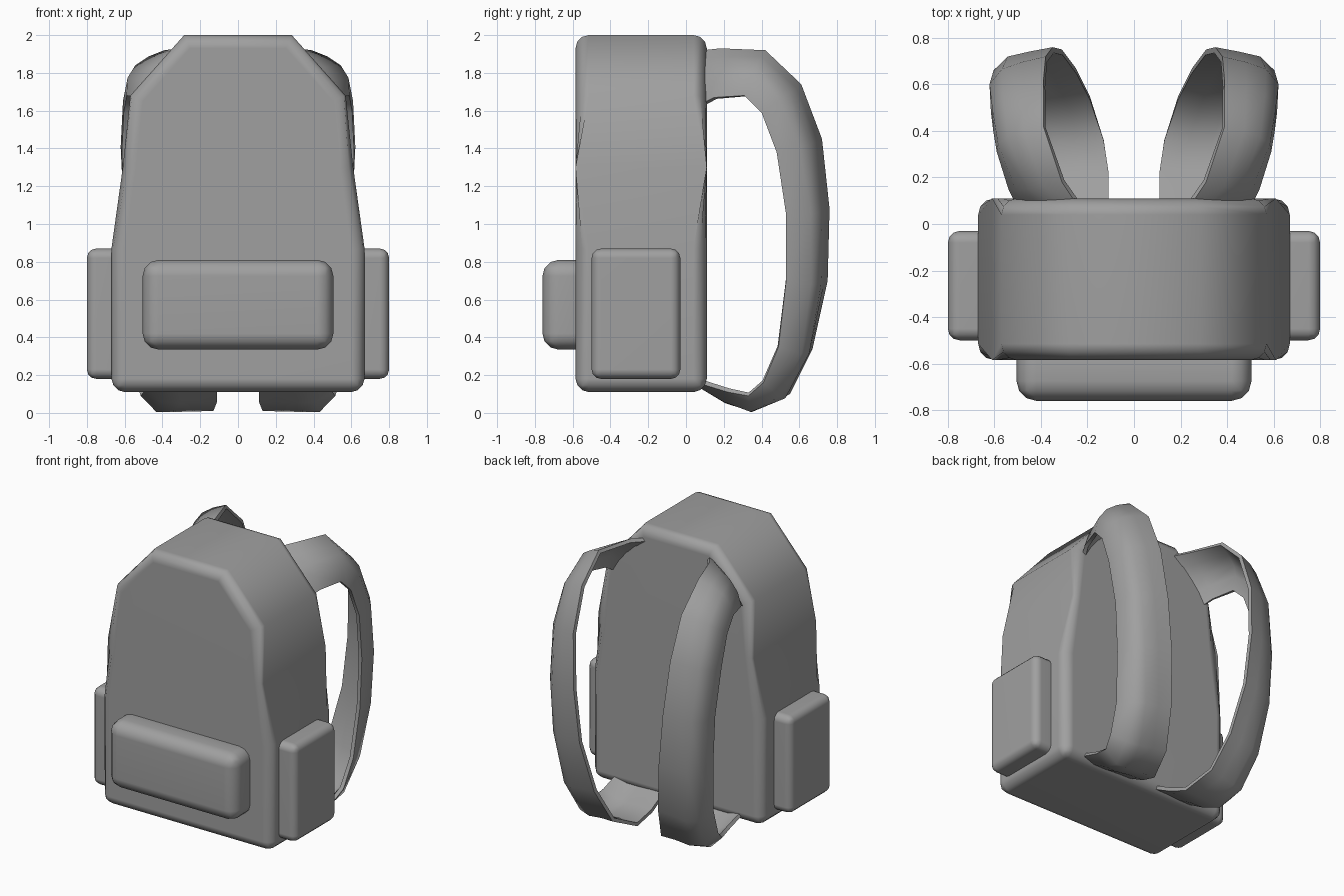
import bpy, bmesh, math
from mathutils import Vector

cube = bpy.data.objects.get("Cube")
if cube:
    bpy.data.objects.remove(cube, do_unlink=True)

GREY = (0.35, 0.35, 0.35, 1)
fabric = bpy.data.materials.new("grey fabric")
fabric.use_nodes = True
fabric.diffuse_color = GREY
fabric.node_tree.nodes["Principled BSDF"].inputs["Base Color"].default_value = GREY


def finish(name, bm, angle=60):
    """Turn a bmesh into a smooth-shaded grey object."""
    bmesh.ops.recalc_face_normals(bm, faces=bm.faces)
    mesh = bpy.data.meshes.new(name)
    bm.to_mesh(mesh)
    bm.free()
    mesh.materials.append(fabric)
    obj = bpy.data.objects.new(name, mesh)
    bpy.context.collection.objects.link(obj)
    bpy.ops.object.select_all(action="DESELECT")
    obj.select_set(True)
    bpy.context.view_layer.objects.active = obj
    bpy.ops.object.shade_smooth_by_angle(angle=math.radians(angle))
    return obj


def weighted(obj):
    mod = obj.modifiers.new("even shading", "WEIGHTED_NORMAL")
    mod.keep_sharp = True


def rounded_box(name, low, high, radius):
    bm = bmesh.new()
    bmesh.ops.create_cube(bm, size=1)
    low, high = Vector(low), Vector(high)
    for v in bm.verts:
        v.co = (low + high) / 2 + v.co * (high - low)
    bmesh.ops.bevel(bm, geom=bm.edges[:], offset=radius, segments=3,
                    profile=0.5, affect="EDGES")
    weighted(finish(name, bm))


# Main bag: tapered outline extruded from front to back, rims rounded
FRONT, BACK, BOTTOM = -0.585, 0.11, 0.11
half = [(0.67, BOTTOM), (0.67, 0.87), (0.61, 1.3), (0.57, 1.68), (0.285, 2.0)]
outline = half + [(-x, z) for x, z in reversed(half)]
bm = bmesh.new()
face = bm.faces.new([bm.verts.new((x, FRONT, z)) for x, z in outline])
ext = bmesh.ops.extrude_face_region(bm, geom=[face])
for v in ext["geom"]:
    if isinstance(v, bmesh.types.BMVert):
        v.co.y = BACK
rims = [e for e in bm.edges
        if abs(e.verts[0].co.y - e.verts[1].co.y) < 0.01
        or all(v.co.z < BOTTOM + 0.01 for v in e.verts)]
bmesh.ops.bevel(bm, geom=rims, offset=0.07, segments=3, profile=0.5, affect="EDGES")
weighted(finish("main_bag", bm))

# Pockets
rounded_box("front_pocket", (-0.505, -0.76, 0.335), (0.505, -0.5, 0.81), 0.085)
for name, side in (("left", 1), ("right", -1)):
    xs = sorted((0.55 * side, 0.8 * side))
    rounded_box(name + "_side_pocket", (xs[0], -0.5, 0.18), (xs[1], -0.03, 0.87), 0.05)

# Shoulder straps: a bowed band between an inner and an outer edge path
inner = [(.25, .09, 1.92), (.31, .18, 1.93), (.39, .42, 1.92), (.39, .61, 1.74),
         (.38, .72, 1.45), (.35, .76, 1.08), (.31, .75, .7), (.25, .67, .34),
         (.19, .55, .1), (.13, .36, .01), (.11, .22, .06), (.11, .09, .13)]
outer = [(.51, .09, 1.64), (.54, .15, 1.67), (.59, .31, 1.68), (.605, .4, 1.59),
         (.615, .48, 1.38), (.6, .53, 1.05), (.585, .53, .7), (.56, .49, .35),
         (.54, .41, .16), (.515, .33, .09), (.5, .22, .11), (.5, .09, .15)]
STEPS = 4


def strap(name, side):
    bm = bmesh.new()
    rows = []
    last = len(inner) - 1
    for i, (a, b) in enumerate(zip(inner, outer)):
        a, b = Vector(a), Vector(b)
        nxt, prev = min(i + 1, last), max(i - 1, 0)
        along = Vector(inner[nxt]) - Vector(inner[prev])
        normal = (b - a).cross(along).normalized()
        if normal.dot(a - Vector((0.2, 0.1, 1.0))) < 0:
            normal.negate()
        t = i / last
        bow = 0.02 + 0.09 * math.sin(math.pi * t)
        row = []
        for k in range(STEPS + 1):
            s = k / STEPS
            # the crown of the bow moves outward towards the bottom
            lift = math.sin(math.pi * s ** (1 + t)) ** 0.8 if 0 < s < 1 else 0
            p = a.lerp(b, s) + normal * bow * lift
            p.z = max(p.z, 0.005)
            row.append(bm.verts.new((p.x * side, p.y, p.z)))
        rows.append(row)
    for r, q in zip(rows, rows[1:]):
        for k in range(STEPS):
            bm.faces.new((r[k], r[k + 1], q[k + 1], q[k]))
    bmesh.ops.recalc_face_normals(bm, faces=bm.faces)
    # thicken towards the bag
    crown = rows[len(rows) // 2][STEPS // 2]
    crown.normal_update()
    bm.normal_update()
    if crown.normal.y < 0:
        bmesh.ops.reverse_faces(bm, faces=bm.faces[:])
        bm.normal_update()
    front = bm.faces[:]
    offset = {v: v.co - v.normal * 0.025 for v in bm.verts}
    border = [e for e in bm.edges if e.is_boundary]
    back = {v: bm.verts.new(co) for v, co in offset.items()}
    for f in front:
        bm.faces.new([back[v] for v in reversed(f.verts)])
    for e in border:
        v, w = e.verts
        bm.faces.new((v, w, back[w], back[v]))
    finish(name, bm, 50)


strap("left_strap", 1)
strap("right_strap", -1)
